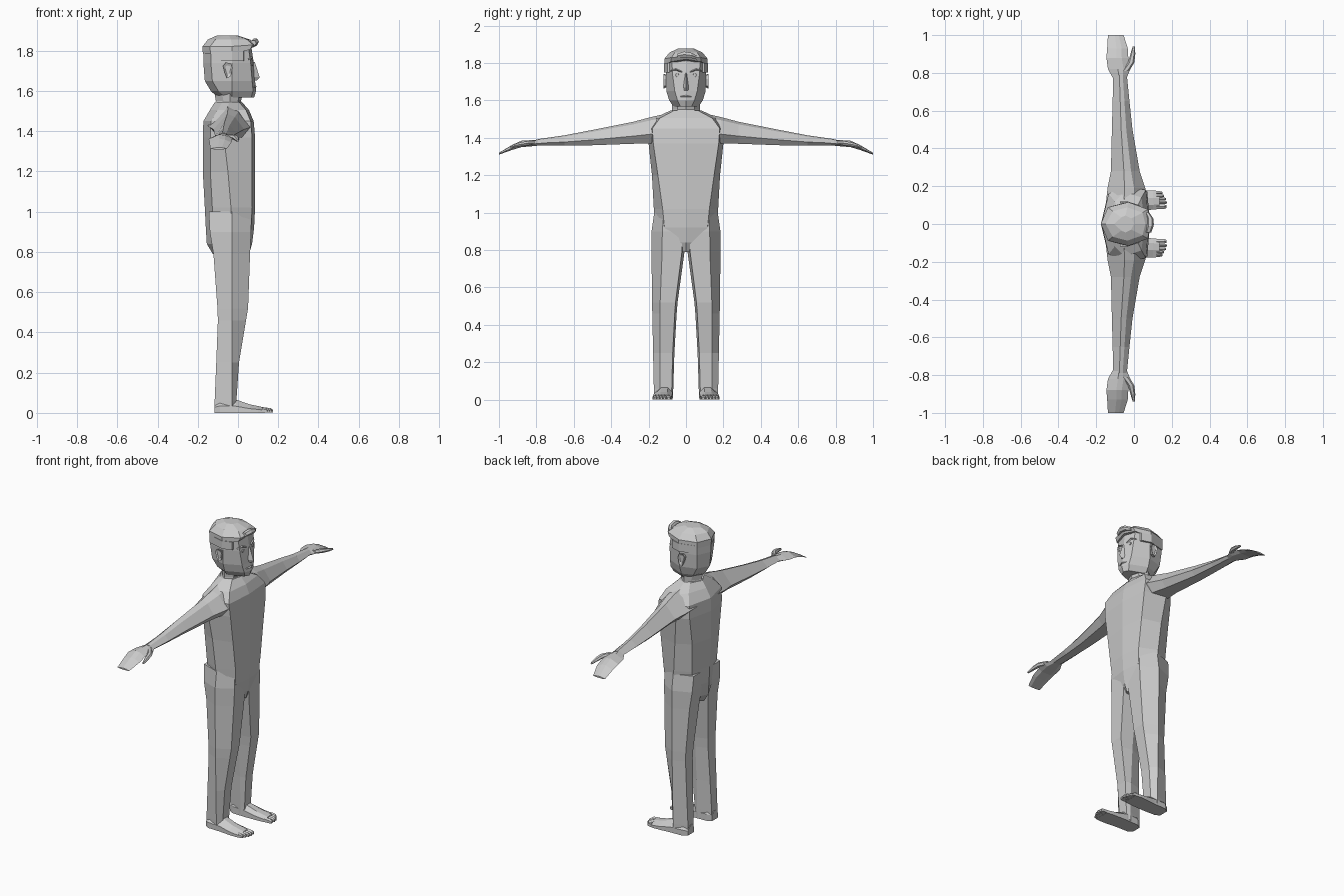
import bpy, bmesh, math
from mathutils import Vector

grey = bpy.data.materials.new("plain grey")
grey.diffuse_color = (0.6, 0.6, 0.6, 1)


def finish(name, bm, mirror=False):
    bmesh.ops.recalc_face_normals(bm, faces=bm.faces)
    me = bpy.data.meshes.new(name)
    bm.to_mesh(me)
    bm.free()
    me.materials.append(grey)
    ob = bpy.data.objects.new(name, me)
    bpy.context.collection.objects.link(ob)
    if mirror:
        m = ob.modifiers.new("mirror", 'MIRROR')
        m.use_axis = (False, True, False)
        m.use_mirror_merge = False
    return ob


def loft(name, rings, mirror=False):
    """Skin closed rings of equal point count and cap both ends."""
    bm = bmesh.new()
    vs = [[bm.verts.new(p) for p in r] for r in rings]
    n = len(vs[0])
    for a, b in zip(vs, vs[1:]):
        for i in range(n):
            j = (i + 1) % n
            bm.faces.new((a[i], a[j], b[j], b[i]))
    bm.faces.new(vs[0])
    bm.faces.new(vs[-1])
    return finish(name, bm, mirror)


def body_ring(z, xf, xb, yf, yo, yb, xm, bow=0.015, lift=0.0):
    """Symmetric eight-sided ring: front ridge, front edge, side, back edge, back ridge."""
    half = [(xf - bow, yf, z + lift * .6), (xm, yo, z), (xb + 2.5 * bow, yb, z)]
    return ([(xf, 0, z + lift)] + half + [(xb, 0, z)]
            + [(x, -y, h) for x, y, h in reversed(half)])


def tube(path, n=6):
    """Rings around points (x, y, z, radius_across, radius_up), path running along y."""
    return [[(x + a * math.cos(2 * math.pi * i / n), y, z + b * math.sin(2 * math.pi * i / n))
             for i in range(n)] for x, y, z, a, b in path]


# torso, from seat to neck base
loft("torso", [body_ring(*r) for r in [
    (0.79, 0.055, -0.125, 0.015, 0.03, 0.02, -0.03),
    (0.84, 0.07, -0.155, 0.06, 0.10, 0.07, -0.03),
    (0.92, 0.08, -0.16, 0.115, 0.165, 0.11, -0.03),
    (1.02, 0.085, -0.165, 0.125, 0.172, 0.125, -0.035),
    (1.20, 0.085, -0.175, 0.15, 0.182, 0.135, -0.05),
    (1.37, 0.085, -0.175, 0.175, 0.20, 0.16, -0.07),
    (1.45, 0.078, -0.172, 0.18, 0.20, 0.16, -0.06),
    (1.505, 0.055, -0.14, 0.14, 0.17, 0.12, -0.05),
    (1.545, 0.02, -0.115, 0.065, 0.085, 0.07, -0.045)]])

# neck
loft("neck", [body_ring(*r) for r in [
    (1.50, 0.035, -0.125, 0.055, 0.085, 0.06, -0.04),
    (1.55, 0.015, -0.11, 0.045, 0.075, 0.05, -0.04),
    (1.61, 0.03, -0.12, 0.045, 0.075, 0.05, -0.04)]])

# head with jaw
loft("head", [body_ring(*r) for r in [
    (1.568, 0.08, -0.10, 0.03, 0.068, 0.045, -0.03),
    (1.60, 0.09, -0.135, 0.045, 0.09, 0.065, -0.03),
    (1.65, 0.085, -0.165, 0.06, 0.105, 0.075, -0.03),
    (1.74, 0.078, -0.172, 0.072, 0.108, 0.085, -0.03),
    (1.81, 0.068, -0.172, 0.075, 0.108, 0.085, -0.03),
    (1.85, 0.04, -0.15, 0.06, 0.09, 0.07, -0.03)]])

# hair cap, raised over the forehead, with side and nape pieces
loft("hair", [body_ring(*r) for r in [
    (1.785, 0.075, -0.175, 0.082, 0.116, 0.088, -0.03, 0.015, 0.035),
    (1.822, 0.088, -0.176, 0.078, 0.116, 0.088, -0.03, 0.015, 0.012),
    (1.856, 0.06, -0.15, 0.06, 0.088, 0.068, -0.035),
    (1.876, 0.0, -0.105, 0.03, 0.045, 0.035, -0.045)]])
loft("side_hair", [
    [(x, y, z) for x, y in ((0.03, 0.088), (0.028, 0.10), (-0.03, 0.118),
                            (-0.135, 0.09), (-0.13, 0.07))]
    for z in (1.75, 1.80)], True)
loft("quiff", tube([(0.075, -0.045, 1.838, 0.016, 0.014), (0.086, -0.01, 1.845, 0.018, 0.018),
                    (0.086, 0.03, 1.84, 0.016, 0.016), (0.07, 0.06, 1.828, 0.012, 0.012)]))

# nose wedge
loft("nose", [
    [(0.068, -0.008, 1.745), (0.083, 0, 1.745), (0.068, 0.008, 1.745)],
    [(0.075, -0.017, 1.672), (0.108, 0, 1.668), (0.075, 0.017, 1.672)],
    [(0.078, -0.014, 1.655), (0.092, 0, 1.652), (0.078, 0.014, 1.655)]])

# eyes and brows
loft("eye", [[(x, 0.047 + r * math.cos(i * math.pi / 4), 1.735 + r * math.sin(i * math.pi / 4))
              for i in range(8)] for x, r in ((0.062, 0.011), (0.073, 0.009))], True)
loft("brow", tube([(0.07, 0.022, 1.752, 0.007, 0.004), (0.066, 0.055, 1.766, 0.007, 0.005),
                   (0.05, 0.084, 1.757, 0.005, 0.003)], 4), True)
loft("lips", tube([(0.078, -0.03, 1.62, 0.004, 0.003), (0.087, 0, 1.622, 0.006, 0.006),
                   (0.078, 0.03, 1.62, 0.004, 0.003)], 4))

# ears, tapered to the lobe
ear = [(-0.035, 1.675), (-0.055, 1.663), (-0.066, 1.69), (-0.075, 1.725),
       (-0.06, 1.742), (-0.036, 1.738), (-0.028, 1.715)]
loft("ear", [[(-0.05 + (x + 0.05) * s, y, 1.705 + (z - 1.705) * s) for x, z in ear]
             for y, s in ((0.098, 0.8), (0.12, 1.0), (0.114, 0.6))], True)


# arms, running along y
def arm_ring(y, xf, xb, zt, zb):
    w, zm = xf - xb, zb + 0.35 * (zt - zb)
    return [(xf, y, zm), (xf - .3 * w, y, zt - .12 * (zt - zb)), (xf - .55 * w, y, zt),
            (xb, y, zm), (xb + .25 * w, y, zb), (xf - .2 * w, y, zb)]


loft("arm", [arm_ring(*r) for r in [
    (0.10, 0.065, -0.15, 1.53, 1.375), (0.19, 0.06, -0.14, 1.51, 1.37),
    (0.28, 0.03, -0.122, 1.486, 1.368), (0.50, -0.008, -0.117, 1.442, 1.36),
    (0.65, -0.024, -0.113, 1.413, 1.358), (0.79, -0.038, -0.11, 1.393, 1.36)]], True)

# hands with mitten fingers and a thumb
loft("hand", [arm_ring(*r) for r in [
    (0.77, -0.04, -0.11, 1.392, 1.36), (0.82, -0.02, -0.138, 1.388, 1.355),
    (0.88, -0.03, -0.146, 1.384, 1.35), (0.93, -0.033, -0.142, 1.362, 1.335),
    (1.00, -0.055, -0.138, 1.32, 1.31)]], True)
loft("thumb", tube([(-0.045, 0.81, 1.373, 0.02, 0.012), (-0.015, 0.855, 1.37, 0.017, 0.013),
                    (-0.006, 0.90, 1.362, 0.013, 0.011), (-0.001, 0.94, 1.352, 0.006, 0.006)]), True)


# legs, six-sided
def leg_ring(z, xf, xb, yi, yo):
    w, xm = yo - yi, -0.03
    return [(xf, yi + .08 * w, z), (xf, yi + .68 * w, z), (xm, yo, z),
            (xb, yi + .75 * w, z), (xb, yi + .2 * w, z), (xm, yi, z)]


loft("leg", [leg_ring(*r) for r in [
    (1.00, 0.06, -0.145, 0.01, 0.17), (0.90, 0.065, -0.14, 0.005, 0.184),
    (0.79, 0.06, -0.122, 0.008, 0.184), (0.52, 0.05, -0.102, 0.045, 0.182),
    (0.46, 0.04, -0.10, 0.05, 0.18), (0.25, 0.005, -0.108, 0.062, 0.176),
    (0.06, -0.008, -0.116, 0.068, 0.172), (0.01, -0.005, -0.116, 0.07, 0.17)]], True)

# feet and toes
loft("foot", [[(x, y0, 0), (x, y0, zt * .6), (x, y0 + .25 * (y1 - y0), zt),
               (x, y0 + .6 * (y1 - y0), zt), (x, y1, zt * .5), (x, y1, 0)]
              for x, y0, y1, zt in [
    (-0.118, 0.09, 0.15, 0.055), (-0.09, 0.075, 0.168, 0.07), (-0.01, 0.072, 0.17, 0.066),
    (0.06, 0.074, 0.177, 0.042), (0.10, 0.076, 0.178, 0.034), (0.135, 0.08, 0.174, 0.026)]], True)
for i, (y, tip, r) in enumerate([(0.092, 0.172, 0.012), (0.114, 0.175, 0.0085),
                                 (0.132, 0.17, 0.0085), (0.149, 0.16, 0.0085), (0.165, 0.15, 0.0085)]):
    loft("toe_%d" % (i + 1), [
        [(x, y - r * s, 0.001), (x, y - r * s, h * .7), (x, y, h), (x, y + r * s, h * .7), (x, y + r * s, 0.001)]
        for x, s, h in ((0.12, 1, 0.028), (tip - 0.012, 1, 0.024), (tip, 0.6, 0.014))], True)
